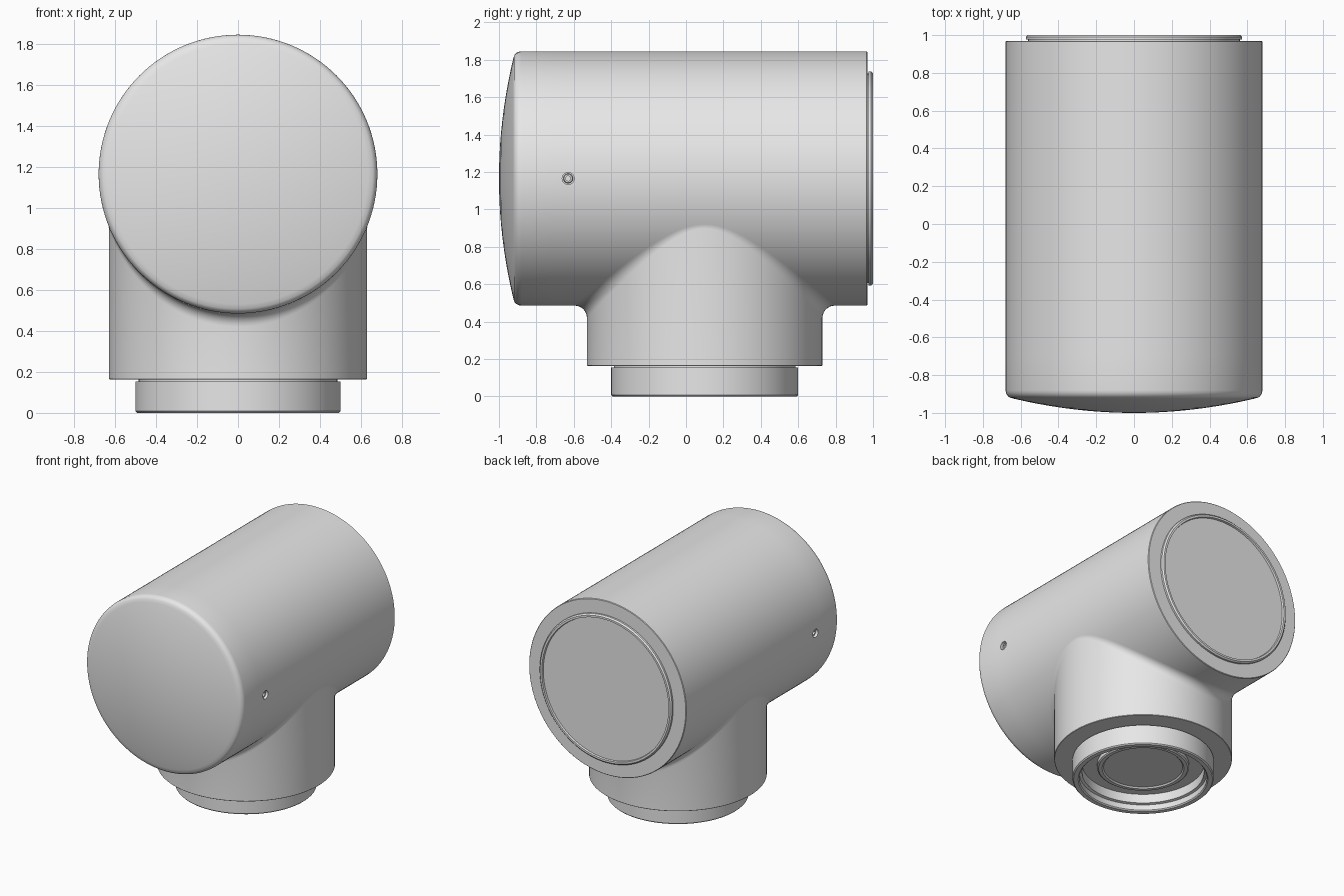
import bpy, bmesh, math
from mathutils import Matrix, Vector

if "Cube" in bpy.data.objects:
    bpy.data.objects.remove(bpy.data.objects["Cube"])

grey = bpy.data.materials.new("light_grey")
grey.diffuse_color = (0.8, 0.8, 0.8, 1)
grey.use_nodes = True
grey.node_tree.nodes["Principled BSDF"].inputs["Base Color"].default_value = grey.diffuse_color

SEG = 128
R, ZC = 0.68, 1.165        # barrel radius and axis height
RS, YS = 0.63, 0.10        # stem radius and y position
FIL = 0.065                # fillet between stem and barrel


def finish(name, bm, angle=32):
    bmesh.ops.recalc_face_normals(bm, faces=bm.faces[:])
    me = bpy.data.meshes.new(name)
    bm.to_mesh(me)
    bm.free()
    me.materials.append(grey)
    me.shade_smooth()
    me.set_sharp_from_angle(angle=math.radians(angle))
    ob = bpy.data.objects.new(name, me)
    bpy.context.collection.objects.link(ob)
    return ob


def skin(bm, rows):
    """Join closed rings (or single pole vertices) with faces."""
    for a, b in zip(rows, rows[1:]):
        n = max(len(a), len(b))
        for i in range(n):
            j = (i + 1) % n
            if len(a) == 1:
                bm.faces.new((a[0], b[i], b[j]))
            elif len(b) == 1:
                bm.faces.new((a[i], a[j], b[0]))
            else:
                bm.faces.new((a[i], a[j], b[j], b[i]))


def lathe(name, profile, matrix, seg=SEG):
    """Spin (radius, height) points round the local z axis."""
    bm = bmesh.new()
    rows = []
    for r, h in profile:
        k = seg if r > 0 else 1
        rows.append([bm.verts.new(matrix @ Vector((
            r * math.cos(2 * math.pi * i / k), r * math.sin(2 * math.pi * i / k), h)))
            for i in range(k)])
    skin(bm, rows)
    return finish(name, bm)


along_y = Matrix.Translation((0, 0, ZC)) @ Matrix.Rotation(-math.pi / 2, 4, 'X')

# Barrel: shallow domed front, rounded shoulder, flat back
dome = [(0.635 * i / 10, -1 + 0.075 * (i / 10) ** 2) for i in range(11)]
shoulder = [(0.635 + 0.045 * math.sin(a), -0.88 - 0.045 * math.cos(a))
            for a in (math.radians(d) for d in (30, 45, 60, 75, 90))]
barrel = lathe("barrel", dome + shoulder + [
    (R, -0.70), (R, -0.56), (R, 0.966), (R - 0.004, 0.97), (0.5, 0.97), (0, 0.97)], along_y)

# Back cover: thin groove, chamfered rim, slightly sunk disc
lathe("back_cover", [
    (0, 0.96), (0.56, 0.96), (0.56, 0.976), (0.573, 0.976), (0.573, 0.99),
    (0.563, 1.0), (0.548, 1.0), (0.545, 0.985), (0, 0.985)], along_y)

# Stem with a rolling-ball fillet up to the barrel
bm = bmesh.new()
rings = [[], [], []] + [[] for _ in range(9)]
for i in range(SEG):
    t = 2 * math.pi * i / SEG
    d = Vector((math.cos(t), math.sin(t), 0))
    c = d * (RS + FIL)                                # ball centre
    c.z = -math.sqrt((R + FIL) ** 2 - c.x ** 2)
    to_stem = -d
    to_barrel = Vector((-c.x, 0, -c.z)).normalized()
    pts = [d * 0.47 + Vector((0, 0, 0.163 - ZC)),
           d * (RS - 0.003) + Vector((0, 0, 0.163 - ZC)),
           d * RS + Vector((0, 0, 0.166 - ZC))]
    ang = to_stem.angle(to_barrel)
    for k in range(9):
        f = k / 8
        u = (to_stem * math.sin((1 - f) * ang) + to_barrel * math.sin(f * ang)) / math.sin(ang)
        pts.append(c + u * FIL)
    for ring, p in zip(rings, pts):
        ring.append(bm.verts.new(p + Vector((0, YS, ZC))))
skin(bm, rings)
finish("stem", bm)

# Bottom collar: stepped recess with a raised ring and disc inside
lathe("bottom_collar", [
    (0, 0.30), (0.485, 0.30), (0.485, 0.154), (0.5, 0.154), (0.5, 0.008), (0.492, 0),
    (0.46, 0), (0.452, 0.008), (0.452, 0.05), (0.432, 0.055), (0.432, 0.125),
    (0.325, 0.125), (0.325, 0.095), (0.315, 0.088), (0.29, 0.088), (0.28, 0.098),
    (0, 0.098)], Matrix.Translation((0, YS, 0)))

# Small screw holes on both sides, each with a socket screw inside
for side, label in ((1, "right"), (-1, "left")):
    along_x = Matrix.Translation((0, -0.63, ZC)) @ Matrix.Rotation(side * math.pi / 2, 4, 'Y')
    cutter = lathe("hole_cutter", [(0, 0.645), (0.032, 0.645), (0.032, 0.75), (0, 0.75)],
                   along_x, 32)
    cutter.hide_render = True
    mod = barrel.modifiers.new("hole", 'BOOLEAN')
    mod.operation = 'DIFFERENCE'
    mod.solver = 'EXACT'
    mod.object = cutter
    bpy.context.view_layer.objects.active = barrel
    bpy.ops.object.modifier_apply(modifier=mod.name)
    bpy.data.objects.remove(cutter)
    lathe("screw_" + label, [
        (0, 0.64), (0.026, 0.64), (0.026, 0.66), (0.022, 0.665), (0.013, 0.665),
        (0.013, 0.65), (0, 0.65)], along_x, 24)
barrel.data.set_sharp_from_angle(angle=math.radians(32))
